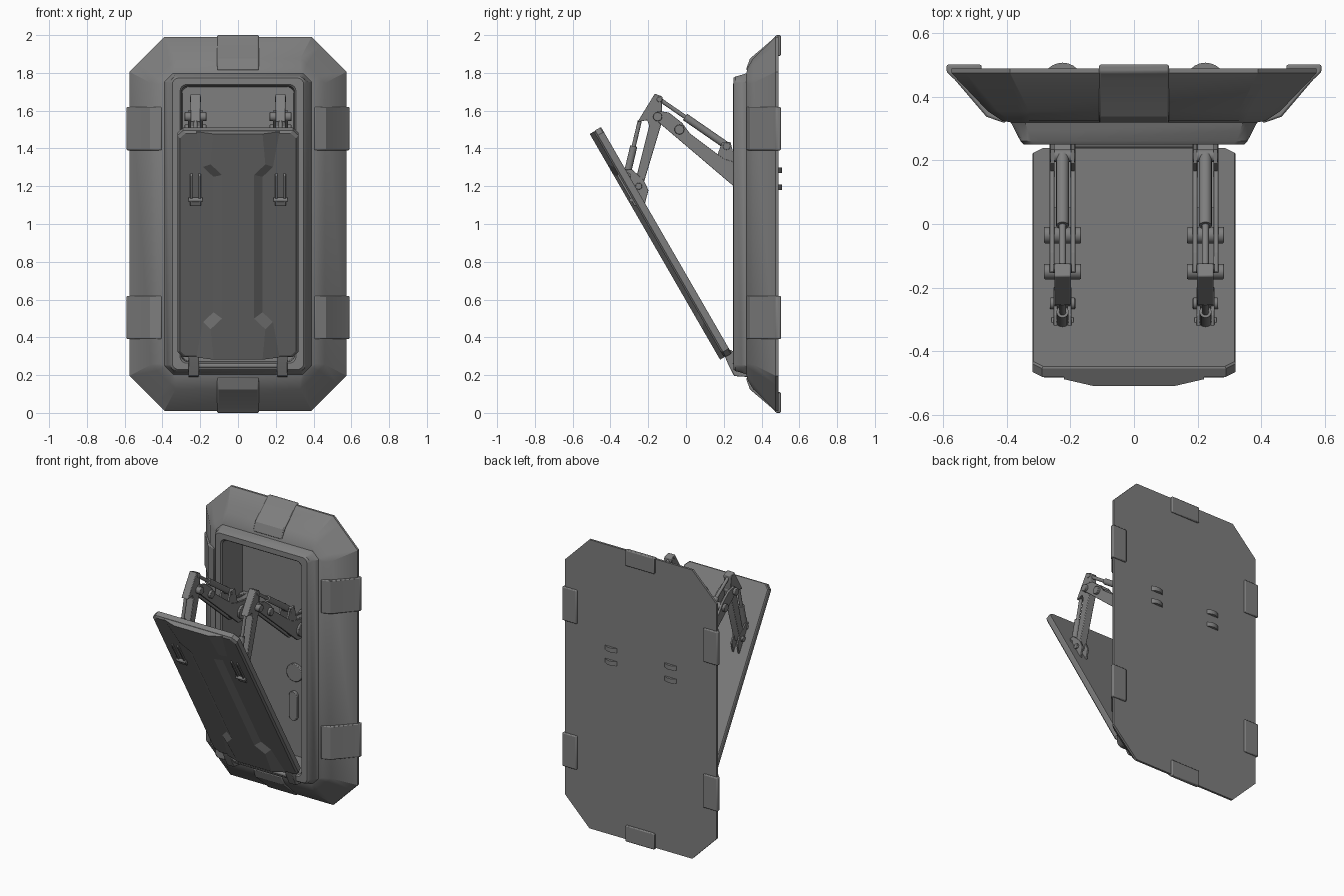
import bpy, bmesh, math
from mathutils import Vector

if "Cube" in bpy.data.objects:
    bpy.data.objects.remove(bpy.data.objects["Cube"])

S30, C30 = math.sin(math.radians(30)), math.cos(math.radians(30))
metal = bpy.data.materials.new("dark_metal")
metal.diffuse_color = (.21, .21, .21, 1)
metal.use_nodes = True
metal.node_tree.nodes["Principled BSDF"].inputs["Base Color"].default_value = metal.diffuse_color


def finish(name, bm, bevel=0):
    bmesh.ops.recalc_face_normals(bm, faces=bm.faces)
    me = bpy.data.meshes.new(name)
    bm.to_mesh(me)
    bm.free()
    me.materials.append(metal)
    ob = bpy.data.objects.new(name, me)
    bpy.context.collection.objects.link(ob)
    if bevel:
        m = ob.modifiers.new("bevel", 'BEVEL')
        m.width, m.segments, m.limit_method = bevel, 2, 'ANGLE'
        m.angle_limit = math.radians(40)
    return ob


def loft(name, loops, bevel=0):
    """Skin closed loops of equal length and cap both ends."""
    bm = bmesh.new()
    rings = [[bm.verts.new(p) for p in loop] for loop in loops]
    n = len(rings[0])
    for a, b in zip(rings, rings[1:]):
        for i in range(n):
            j = (i + 1) % n
            bm.faces.new((a[i], a[j], b[j], b[i]))
    bm.faces.new(rings[0])
    bm.faces.new(rings[-1])
    return finish(name, bm, bevel)


def prism(name, pts, a, b, place, bevel=0):
    return loft(name, [[place(u, v, w) for u, v in pts] for w in (a, b)], bevel)


def side(y, z, x):
    return Vector((x, y, z))


def rod(name, p, q, r, n=16, bevel=0):
    p, q = Vector(p), Vector(q)
    rot = (q - p).to_track_quat('Z', 'Y')
    ring = [rot @ Vector((r * math.cos(2 * math.pi * i / n), r * math.sin(2 * math.pi * i / n), 0))
            for i in range(n)]
    return loft(name, [[c + v for v in ring] for c in (p, q)], bevel)


def corner_rect(hx, hz, c, arc=False, k=5):
    """Rectangle outline with cut or rounded corners."""
    pts = []
    for sx, sz, flip in ((1, 1, 0), (-1, 1, 1), (-1, -1, 0), (1, -1, 1)):
        run = []
        for i in range(k):
            t = i / (k - 1)
            a, b = (math.cos(t * math.pi / 2), math.sin(t * math.pi / 2)) if arc else (1 - t, t)
            run.append((sx * (hx - c + c * a), sz * (hz - c + c * b)))
        pts += run[::-1] if flip else run
    return pts


def door(x, v, w):
    """Door space (across, along, outward) to world, leaning 30 degrees."""
    return Vector((x, 0.238 - S30 * v - C30 * w, 0.322 + C30 * v - S30 * w))


# Octagonal frame with raised lip and recessed compartment
sections = [(.575, .99, .185, .49, 0), (.575, .99, .185, .475, 0), (.46, .875, .13, .355, 0),
            (.415, .825, .085, .325, 0), (.388, .797, .045, .32, 0),
            (.374, .788, .04, .293, 0), (.358, .78, .035, .262, 1), (.348, .772, .035, .251, 1),
            (.307, .738, .035, .25, 1), (.30, .73, .035, .26, 1), (.295, .725, .035, .47, 1)]
loft("frame", [[Vector((x, y, 1.001 + z)) for x, z in corner_rect(hx, hz, c, arc)]
               for hx, hz, c, y, arc in sections])

# Clamps wrapped over the frame rim
clamp = [(.405, .345), (.405, .317), (.465, .338), (.565, .455), (.59, .478),
         (.59, .502), (.48, .502), (.48, .48)]
for s in (-1, 1):
    for z in (.505, 1.505):
        prism("side_clamp", clamp, z - .115, z + .115,
              lambda u, v, w: Vector((s * u, v, w)), .006)
    prism("end_clamp", clamp, -.11, .11,
          lambda u, v, w: Vector((w, v, 1 + s * (u + .41))), .006)

# Door slab
V0, V1 = -.008, 1.376
VM, HL = (V0 + V1) / 2, (V1 - V0) / 2
loft("door_panel", [[door(x, VM + v, w) for x, v in corner_rect(.32 - i, HL - i, .03)]
                    for i, w in ((.004, 0), (0, .006), (0, .036), (.012, .046))])

# Raised waisted centre of the door
def waist(half, w):
    right = half + [(x, 2 * VM - v) for x, v in half[::-1]]
    return [door(x, v, w) for x, v in right] + [door(-x, v, w) for x, v in right[::-1]]

loft("door_centre", [waist([(.22, -.006), (.185, .21), (.13, .27)], .03),
                     waist([(.22, -.006), (.185, .21), (.13, .27)], .046),
                     waist([(.13, -.006), (.145, .18), (.085, .245)], .07)])

boom = [(-.165, 1.555), (-.15, 1.60), (-.09, 1.59), (-.02, 1.535), (.02, 1.48), (.20, 1.345),
        (.25, 1.33), (.45, 1.30), (.45, 1.185), (.27, 1.185)]
forearm = [(-.257, 1.54), (-.165, 1.69), (-.125, 1.675), (-.13, 1.53), (-.235, 1.18), (-.275, 1.20),
           (-.195, 1.52), (-.205, 1.55)]
for s in (-1, 1):
    cx = s * .225

    def plate(name, pts, off, half, bevel=0):
        return prism(name, pts, cx + off - half, cx + off + half, side, bevel)

    def pin(name, y, z, half, r):
        return rod(name, (cx - half, y, z), (cx + half, y, z), r, 16, .003)

    # Lifting arm: twin boom plates, forearm and pins
    for o in (-.033, .033):
        plate("boom_plate", boom, o, .008, .002)
    plate("boom_core", [(.05, 1.43), (.20, 1.33), (.45, 1.29), (.45, 1.2), (.27, 1.2)], 0, .03)
    plate("forearm", forearm, 0, .026, .004)
    pin("elbow_pin", -.15, 1.568, .058, .024)
    pin("boom_pin", -.035, 1.50, .058, .026)
    pin("forearm_foot_pin", -.25, 1.20, .04, .018)
    pin("base_pin", .30, 1.25, .055, .045)

    # Upper actuator from compartment to forearm head
    a, b = Vector((cx, .215, 1.415)), Vector((cx, -.14, 1.66))
    rod("upper_cylinder", a, a.lerp(b, .62), .02)
    rod("upper_piston", a, b, .011)
    pin("upper_cylinder_pin", .215, 1.412, .04, .02)
    pin("upper_piston_pin", -.14, 1.66, .03, .015)
    for o in (-.032, .032):
        plate("cylinder_lug", [(.16, 1.35), (.19, 1.43), (.235, 1.435), (.27, 1.30), (.2, 1.32)], o, .006)

    # Lower actuator from forearm to door
    a, b = Vector((cx, -.245, 1.545)), Vector((cx, -.315, 1.25))
    rod("lower_cylinder", a.lerp(b, .45), b, .019)
    rod("lower_piston", a, b, .011)
    pin("lower_actuator_pin", -.31, 1.255, .035, .017)

    # Door brackets passing through the slab
    for o in (-.022, .022):
        prism("door_bracket", [(.91, .0), (.96, -.05), (1.02, -.055), (1.10, -.03), (1.13, .03),
                               (1.11, .056), (.93, .056)], cx + o - .006, cx + o + .006,
              lambda v, w, x: door(x, v, w), .002)
    prism("bracket_foot", [(.92, .04), (.925, .056), (.95, .056), (.955, .04)], cx - .028, cx + .028,
          lambda v, w, x: door(x, v, w), .003)
    rod("bracket_pin", door(cx - .036, .96, .052), door(cx + .036, .96, .052), .012)

    # Base lugs that just break through the back
    for z in (1.195, 1.285):
        rod("base_lug", (cx, .443, z - .015), (cx, .443, z + .015), .065, 24)

    # Bottom hinge
    prism("door_hinge", [(.33, .19), (.255, .195), (.222, .26), (.205, .30), (.235, .335), (.275, .31),
                         (.30, .25)], s * .235 - .028, s * .235 + .028, side, .004)

# Inner panel fittings
rod("inner_disc", (.11, .475, .85), (.11, .45, .85), .06, 24, .004)
prism("inner_pill", [(.1 + x, .62 + z) for x, z in corner_rect(.03, .1, .03, True)], .475, .45,
      lambda u, v, w: Vector((u, w, v)), .004)
rod("hinge_bar", (-.235, .252, .25), (.235, .252, .25), .013)

# Smooth round parts, keep hard edges crisp; the door stays faceted
for ob in bpy.data.objects:
    ob.select_set(ob.name not in ("door_centre", "door_panel"))
bpy.context.view_layer.objects.active = bpy.context.selected_objects[0]
bpy.ops.object.shade_smooth_by_angle(angle=math.radians(28))
